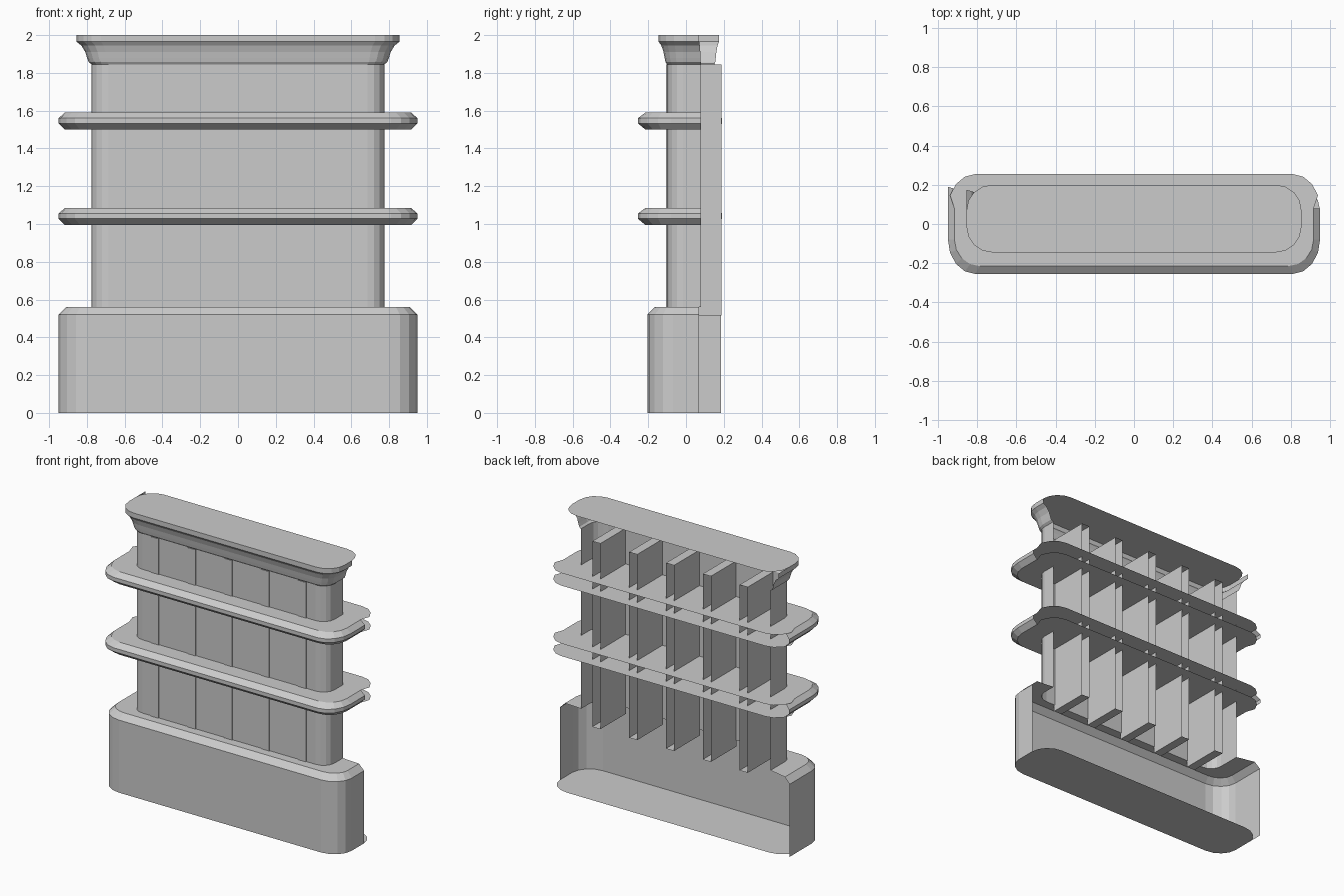
import bpy, math

if "Cube" in bpy.data.objects:
    bpy.data.objects.remove(bpy.data.objects["Cube"])


def add_mesh(name, verts, faces):
    me = bpy.data.meshes.new(name)
    me.from_pydata(verts, [], faces)
    me.update()
    ob = bpy.data.objects.new(name, me)
    bpy.context.collection.objects.link(ob)
    return ob


def front_path(hx, y0, y1, rx, ry, yl, n=4):
    """Open outline: left side, rounded front, right side (back left open)."""
    arc = [(hx - rx + rx * math.sin(a), y0 + ry - ry * math.cos(a))
           for a in [i * math.pi / 2 / n for i in range(n + 1)]]
    left = [(-x, y) for x, y in reversed(arc)]
    return [(-hx, yl)] + left + arc + [(hx, y1 - ry)]


def back_path(hx, y0, y1, rx, ry, n=4):
    """Rear part of a flat cap, from right to left."""
    arc = [(hx - rx + rx * math.cos(a), y1 - ry + ry * math.sin(a))
           for a in [i * math.pi / 2 / n for i in range(1, n + 1)]]
    return arc + [(-x, y) for x, y in reversed(arc)]


def shell(name, rings, caps=()):
    """Skin a stack of (path, z) rings; caps are (front, back, z) plates."""
    verts, faces = [], []
    n = len(rings[0][0])
    for path, z in rings:
        verts += [(x, y, z) for x, y in path]
    for k in range(len(rings) - 1):
        for i in range(n - 1):
            a, b = k * n + i, (k + 1) * n + i
            faces.append((a, a + 1, b + 1, b))
    for path, back, z, up in caps:
        # the plate starts on the true side, not on the overlong left wall end
        ring = [(path[0][0], path[-1][1])] + path[1:] + back
        s = len(verts)
        verts += [(x, y, z) for x, y in ring]
        ids = list(range(s, s + len(ring)))
        faces.append(ids if up else ids[::-1])
    return add_mesh(name, verts, faces)


# body wall
body = front_path(0.775, -0.10, 0.165, 0.09, 0.085, 0.15)
shell("body_wall", [(body, 0.56), (body, 1.85)])

# base: wall, chamfer, ledge up to the body, floor plate
base = front_path(0.95, -0.205, 0.205, 0.15, 0.135, 0.185)
base_in = front_path(0.91, -0.165, 0.175, 0.12, 0.105, 0.18)
shell("base", [(base, 0), (base, 0.52), (base_in, 0.56), (body, 0.56)],
      [(base, back_path(0.95, -0.205, 0.205, 0.15, 0.135), 0, False)])

# shelves with chamfered rims and plates running to the back
rim = front_path(0.95, -0.255, 0.255, 0.14, 0.175, 0.19)
rim_in = front_path(0.917, -0.215, 0.215, 0.13, 0.135, 0.18)
rim_back = back_path(0.95, -0.255, 0.255, 0.14, 0.175)
for name, z in (("lower_shelf", 0.995), ("upper_shelf", 1.50)):
    shell(name,
          [(rim_in, z), (rim, z + 0.033), (rim, z + 0.06), (rim_in, z + 0.09)],
          [(rim_in, rim_back, z, False), (rim_in, rim_back, z + 0.09, True)])

# crown moulding, flaring from the body to the top plate
rings = []
for t, z in ((0, 1.845), (0.2, 1.858), (0.3, 1.88), (0.42, 1.91),
             (0.68, 1.945), (1, 1.965), (1, 2.0)):
    p = front_path(0.775 + 0.08 * t, -0.10 - 0.045 * t, 0.165 + 0.035 * t,
                   0.09 + 0.04 * t, 0.085 + 0.045 * t, 0.15 + 0.025 * t)
    rings.append((p, z))
shell("crown", rings,
      [(rings[-1][0], back_path(0.855, -0.145, 0.2, 0.13, 0.13), 2.0, True)])

# upright ribs, open at the back
for i in range(5):
    x = -0.588 + 0.292 * i
    x0, x1, y0, y1, z0, z1 = x - 0.032, x + 0.032, -0.106, 0.187, 0.515, 1.845
    add_mesh(f"rib_{i + 1}",
             [(a, b, c) for c in (z0, z1)
              for a, b in ((x0, y0), (x1, y0), (x1, y1), (x0, y1))],
             [(0, 1, 5, 4), (1, 2, 6, 5), (3, 0, 4, 7), (3, 2, 1, 0), (4, 5, 6, 7)])
